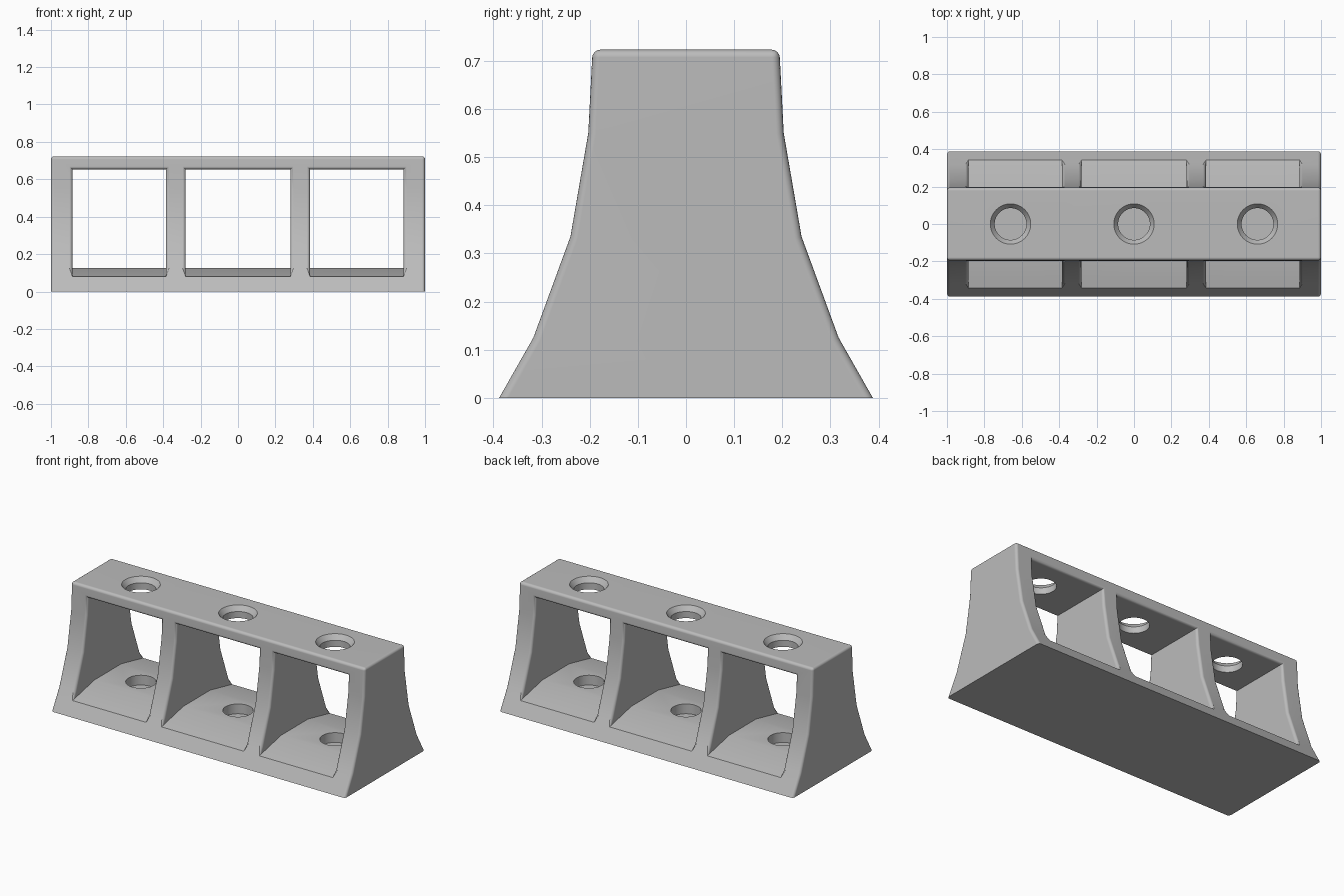
import bpy, bmesh, math

cube = bpy.data.objects.get("Cube")
if cube:
    bpy.data.objects.remove(cube, do_unlink=True)

grey = bpy.data.materials.new("matte grey")
grey.use_nodes = True
COL = (0.5, 0.5, 0.5, 1)
grey.diffuse_color = COL
grey.node_tree.nodes["Principled BSDF"].inputs["Base Color"].default_value = COL


def make(name, bm):
    bmesh.ops.recalc_face_normals(bm, faces=bm.faces)
    me = bpy.data.meshes.new(name)
    bm.to_mesh(me)
    bm.free()
    me.materials.append(grey)
    ob = bpy.data.objects.new(name, me)
    bpy.context.collection.objects.link(ob)
    return ob


def prism(name, half, x0, x1):
    """Extrude a y-z profile, given as its +y half, from x0 to x1."""
    pts = half + [(-y, z) for y, z in reversed(half)]
    bm = bmesh.new()
    face = bm.faces.new([bm.verts.new((x0, y, z)) for y, z in pts])
    ext = bmesh.ops.extrude_face_region(bm, geom=[face])["geom"]
    bmesh.ops.translate(bm, vec=(x1 - x0, 0, 0),
                        verts=[v for v in ext if isinstance(v, bmesh.types.BMVert)])
    return make(name, bm)


def lathe(name, profile, x, n=48):
    """Closed round plug from (radius, z) rings."""
    bm = bmesh.new()
    rings = [[bm.verts.new((x + r * math.cos(2 * math.pi * i / n),
                            r * math.sin(2 * math.pi * i / n), z)) for i in range(n)]
             for r, z in profile]
    for a, b in zip(rings, rings[1:]):
        for i in range(n):
            j = (i + 1) % n
            bm.faces.new((a[i], a[j], b[j], b[i]))
    bm.faces.new(rings[0])
    bm.faces.new(rings[-1])
    return make(name, bm)


def cut(target, cutter):
    mod = target.modifiers.new("cut", "BOOLEAN")
    mod.operation = "DIFFERENCE"
    mod.solver = "EXACT"
    mod.object = cutter
    bpy.ops.object.select_all(action="DESELECT")
    bpy.context.view_layer.objects.active = target
    target.select_set(True)
    bpy.ops.object.modifier_apply(modifier=mod.name)
    bpy.data.objects.remove(cutter, do_unlink=True)


# Flared body
TOP = 0.723
body = prism("rack_body", [(0.388, 0), (0.317, 0.125), (0.24, 0.335),
                           (0.203, 0.55), (0.194, TOP)], -1, 1)

# Three open bays, each floor raised in the middle and sloping to the sills
SILL, CEIL = 0.08, 0.653
floor = [(0.5, 0.046), (0.13, 0.125)]
for x0, x1 in ((-0.885, -0.385), (-0.28, 0.28), (0.385, 0.885)):
    cut(body, prism("bay_cutter", [(0.5, CEIL)] + floor, x0, x1))

# Rounded outer edges and bay rims; base and sills stay sharp
bm = bmesh.new()
bm.from_mesh(body.data)
bmesh.ops.remove_doubles(bm, verts=bm.verts, dist=1e-5)
edges = [e for e in bm.edges
         if len(e.link_faces) == 2 and e.is_convex and e.calc_face_angle() > 0.6
         and max(v.co.z for v in e.verts) > SILL + 0.02]
bmesh.ops.bevel(bm, geom=edges, offset=0.016, offset_type="OFFSET", segments=4,
                profile=0.5, affect="EDGES", clamp_overlap=True)
bm.to_mesh(body.data)
bm.free()

# Countersunk holes in the top and blind sockets in the floors
R_IN, R_OUT = 0.085, 0.108
for x in (-0.66, 0, 0.66):
    cut(body, lathe("hole_cutter", [(R_IN, CEIL - 0.1), (R_IN, TOP - 0.03),
                                    (R_OUT, TOP), (R_OUT, TOP + 0.05)], x))
    cut(body, lathe("socket_cutter", [(R_IN, 0.065), (R_IN, 0.3)], x))

# Smooth shading with clean flat areas
bpy.ops.object.shade_smooth_by_angle(angle=math.radians(30))
wn = body.modifiers.new("even_normals", "WEIGHTED_NORMAL")
wn.keep_sharp = True
